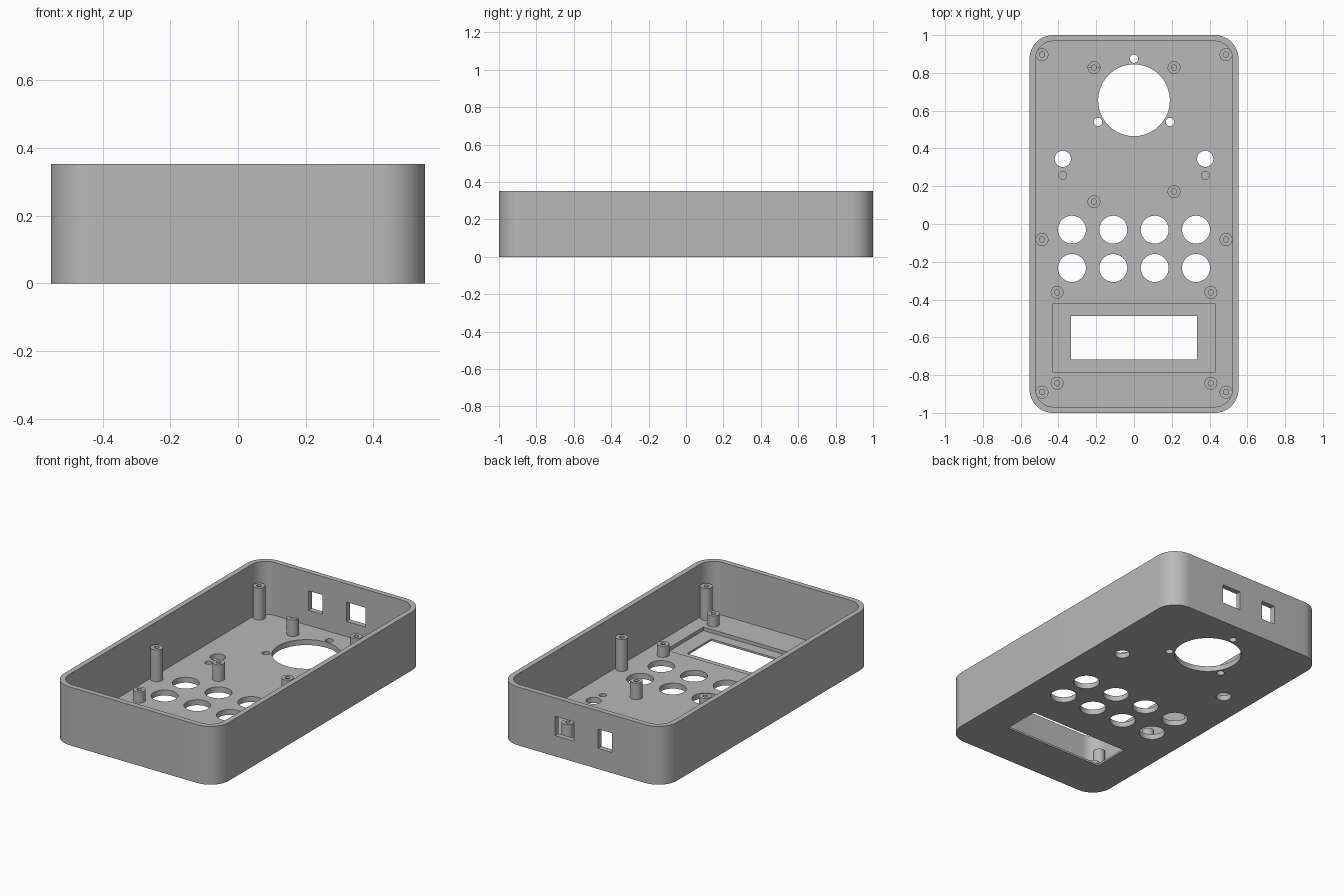
import bpy, bmesh, math
from mathutils import Vector

cube = bpy.data.objects.get("Cube")
if cube:
    bpy.data.objects.remove(cube, do_unlink=True)

HALF_X, HALF_Y, HEIGHT = 0.553, 1.0, 0.353
WALL, FLOOR, CORNER = 0.032, 0.033, 0.125

grey = bpy.data.materials.new("plain grey")
grey.use_nodes = True
colour = (0.48, 0.48, 0.48, 1)
grey.diffuse_color = colour
grey.node_tree.nodes["Principled BSDF"].inputs["Base Color"].default_value = colour


def finish(name, bm):
    bmesh.ops.recalc_face_normals(bm, faces=bm.faces)
    mesh = bpy.data.meshes.new(name)
    bm.to_mesh(mesh)
    bm.free()
    mesh.materials.append(grey)
    obj = bpy.data.objects.new(name, mesh)
    bpy.context.collection.objects.link(obj)
    return obj


def prism(name, outline, z0, z1):
    """Extrude a flat outline from z0 up to z1."""
    bm = bmesh.new()
    face = bm.faces.new([bm.verts.new((x, y, z0)) for x, y in outline])
    grown = bmesh.ops.extrude_face_region(bm, geom=[face])["geom"]
    verts = [v for v in grown if isinstance(v, bmesh.types.BMVert)]
    bmesh.ops.translate(bm, verts=verts, vec=(0, 0, z1 - z0))
    return finish(name, bm)


def arc(cx, cy, r, start, sweep, steps):
    return [(cx + r * math.cos(start + sweep * i / steps),
             cy + r * math.sin(start + sweep * i / steps)) for i in range(steps + 1)]


def rounded(hx, hy, r):
    points = []
    for i, (sx, sy) in enumerate([(1, 1), (-1, 1), (-1, -1), (1, -1)]):
        points += arc(sx * (hx - r), sy * (hy - r), r, i * math.pi / 2, math.pi / 2, 12)
    return points


def disc(x, y, r):
    return arc(x, y, r, 0, math.tau, 40)[:-1]


def rect(x0, x1, y0, y1):
    return [(x0, y0), (x1, y0), (x1, y1), (x0, y1)]


def select(obj):
    bpy.ops.object.select_all(action="DESELECT")
    obj.select_set(True)
    bpy.context.view_layer.objects.active = obj


def cut(obj, outline, z0, z1):
    cutter = prism("cutter", outline, z0, z1)
    cutter.hide_render = True
    mod = obj.modifiers.new("cut", "BOOLEAN")
    mod.operation, mod.solver, mod.object = "DIFFERENCE", "EXACT", cutter
    select(obj)
    bpy.ops.object.modifier_apply(modifier=mod.name)
    bpy.data.objects.remove(cutter, do_unlink=True)


def smooth(obj):
    select(obj)
    bpy.ops.object.shade_smooth_by_angle(angle=math.radians(30))


# Open tray
case = prism("enclosure_shell", rounded(HALF_X, HALF_Y, CORNER), 0, HEIGHT)
cut(case, rounded(HALF_X - WALL, HALF_Y - WALL, CORNER - WALL), FLOOR, HEIGHT + 0.1)

# Speaker opening with its three screw holes
through = [(0, 0.655, 0.19), (0, 0.875, 0.022)]
for side in (-1, 1):
    through += [(side * 0.19, 0.54, 0.022), (side * 0.377, 0.345, 0.043)]
# Two rows of button holes
for y in (-0.03, -0.233):
    through += [((i - 1.5) * 0.219, y, 0.074) for i in range(4)]
for x, y, r in through:
    cut(case, disc(x, y, r), -0.1, 0.1)

# Blind locating holes
for side in (-1, 1):
    cut(case, disc(side * 0.377, 0.257, 0.021), 0.012, 0.1)

# Display recess and window
cut(case, rect(-0.432, 0.432, -0.783, -0.423), 0.012, 0.1)
cut(case, rect(-0.334, 0.334, -0.718, -0.487), -0.1, 0.1)

# Connector openings in the back wall
small_port = rect(-0.205, -0.112, 0.828, 1.05)
PORT_LOW, PORT_HIGH = 0.125, 0.242
cut(case, rect(0.05, 0.176, 0.9, 1.05), PORT_LOW, PORT_HIGH)
cut(case, small_port, PORT_LOW, PORT_HIGH)
smooth(case)


# Hollow screw posts
def post(name, x, y, top):
    outer, bore, low = 0.034, 0.014, FLOOR + 0.01
    profile = [(0, FLOOR - 0.005), (outer, FLOOR - 0.005), (outer, top),
               (bore, top), (bore, low), (0, low)]
    bm = bmesh.new()
    verts = [bm.verts.new((r, 0, z)) for r, z in profile]
    edges = [bm.edges.new(pair) for pair in zip(verts, verts[1:])]
    bmesh.ops.spin(bm, geom=verts + edges, cent=(0, 0, 0), axis=(0, 0, 1),
                   angle=math.tau, steps=32)
    bmesh.ops.remove_doubles(bm, verts=bm.verts, dist=0.0005)
    bmesh.ops.translate(bm, verts=bm.verts, vec=Vector((x, y, 0)))
    return finish(name, bm)


posts = []
for side, label in ((-1, "right"), (1, "left")):
    for i, y in enumerate((0.897, -0.082, -0.89)):
        posts.append(post(f"lid_post_{label}_{i + 1}", side * 0.487, y, 0.226))
    for i, y in enumerate((-0.362, -0.843)):
        posts.append(post(f"display_post_{label}_{i + 1}", side * 0.407, y, 0.1))

for i, (x, y) in enumerate([(0.212, 0.828), (0.212, 0.172), (-0.212, 0.118)]):
    posts.append(post(f"board_post_{i + 1}", x, y, 0.133))

# Post notched behind the small port
notched = post("board_post_notched", -0.212, 0.828, 0.133)
cut(notched, rect(-0.26, -0.112, 0.828, 0.9), PORT_LOW - 0.005, PORT_HIGH)
posts.append(notched)

for obj in posts:
    smooth(obj)
